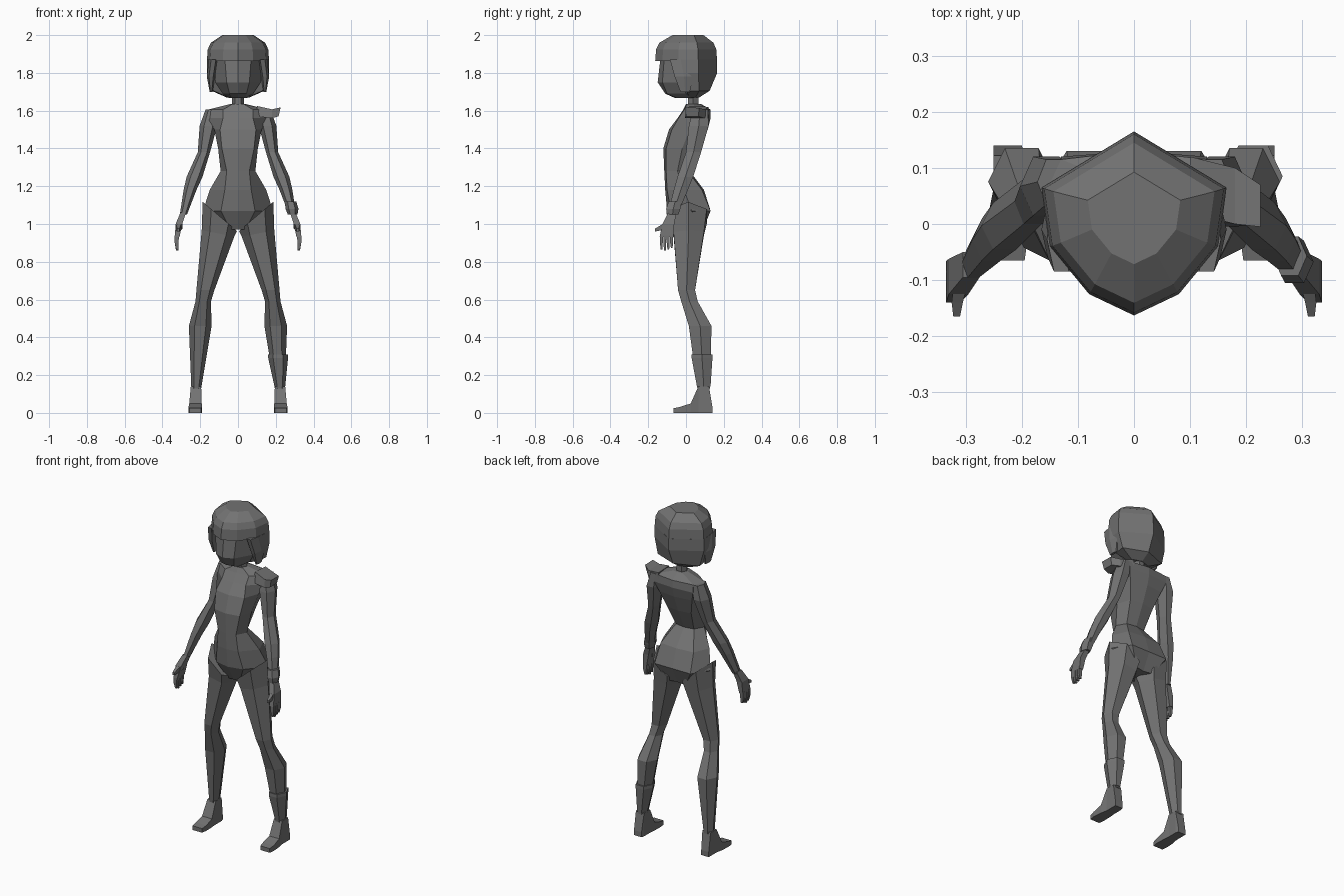
import bpy, bmesh, math

mat = bpy.data.materials.new("dark grey")
mat.diffuse_color = (0.17, 0.17, 0.17, 1)


def loft(name, rings):
    """Skin a list of equal-length point rings and cap both ends."""
    bm = bmesh.new()
    vs = [[bm.verts.new(p) for p in r] for r in rings]
    n = len(vs[0])
    for a, b in zip(vs, vs[1:]):
        for i in range(n):
            j = (i + 1) % n
            bm.faces.new((a[i], a[j], b[j], b[i]))
    bm.faces.new(vs[0][::-1])
    bm.faces.new(vs[-1])
    bmesh.ops.recalc_face_normals(bm, faces=bm.faces)
    me = bpy.data.meshes.new(name)
    bm.to_mesh(me)
    bm.free()
    me.materials.append(mat)
    ob = bpy.data.objects.new(name, me)
    bpy.context.collection.objects.link(ob)
    return ob


def sym(z, *half, k=1.0, cy=0.0):
    """Ring symmetric in x; first and last half points lie on the centre line."""
    pts = list(half) + [(-x, y) for x, y in half[-2:0:-1]]
    return [(x * k, cy + (y - cy) * k, z) for x, y in pts]


def hexa(s, z, x0, x1, y0, y1, tilt=0.0):
    """Six-sided limb section filling the given extents, on side s."""
    cx, cy, rx, ry = (x0 + x1) / 2, (y0 + y1) / 2, (x1 - x0) / 2, (y1 - y0) / 2
    out = []
    for i in range(6):
        a = math.radians(60 * i)
        dx = rx * math.cos(a)
        out.append((s * (cx + dx), cy + ry * math.sin(a) / 0.866, z + tilt * dx))
    return out


def rect_y(s, y, x0, x1, z0, z1):
    return [(s * x0, y, z0), (s * x1, y, z0), (s * x1, y, z1), (s * x0, y, z1)]


def rect_z(s, z, x0, x1, y0, y1):
    return [(s * x0, y0, z), (s * x1, y0, z), (s * x1, y1, z), (s * x0, y1, z)]


# torso, from neck base down to crotch
loft("torso", [
    sym(1.635, (0, .0), (.03, .005), (.04, .04), (.03, .075), (0, .08)),
    sym(1.605, (0, -.015), (.08, -.01), (.16, .05), (.13, .115), (0, .13)),
    sym(1.56, (0, -.045), (.08, -.04), (.165, .04), (.13, .12), (0, .13)),
    sym(1.50, (0, -.09), (.095, -.075), (.125, .02), (.11, .10), (0, .115)),
    sym(1.40, (0, -.12), (.085, -.105), (.105, -.02), (.08, .065), (0, .075)),
    sym(1.28, (0, -.115), (.06, -.105), (.092, -.045), (.06, .01), (0, .02)),
    sym(1.18, (0, -.11), (.07, -.10), (.15, -.01), (.11, .085), (0, .095)),
    sym(1.07, (0, -.10), (.09, -.08), (.185, .03), (.12, .13), (0, .13)),
    sym(.97, (0, -.04), (.04, -.04), (.08, .03), (.06, .09), (0, .08)),
])

# neck
loft("neck", [hexa(1, z, -.033, .033, .01, .065) for z in (1.6, 1.7)])

# face and skull
loft("head", [
    sym(1.668, (0, -.06), (.04, -.05), (.05, .03), (0, .06)),
    sym(1.69, (0, -.11), (.045, -.10), (.08, 0), (0, .09)),
    sym(1.75, (0, -.15), (.06, -.125), (.12, -.02), (0, .10)),
    sym(1.88, (0, -.135), (.07, -.115), (.125, -.03), (0, .10)),
])

# bobbed hair: cap with fringe, then back of the bob
cap = [(0, -.163), (.08, -.125), (.15, -.04), (.165, .065), (0, .165)]
loft("hair_cap", [
    sym(1.862, *cap),
    sym(1.925, *cap, k=.97),
    sym(1.96, *cap, k=.87, cy=.01),
    sym(2.0, *cap, k=.5, cy=.02),
])
back = [(0, -.01), (.152, -.035), (.165, .065), (0, .165)]
loft("hair_back", [
    sym(1.87, *back),
    sym(1.80, *back),
    sym(1.705, (0, .01), (.13, .0), (.14, .07), (0, .125)),
    sym(1.67, (0, .02), (.05, .02), (.06, .05), (0, .07)),
])

for s, side in ((1, "left"), (-1, "right")):
    # hair lock in front of the ear
    loft(side + "_hair_lock", [
        hexa(s, 1.87, .105, .155, -.085, .03),
        hexa(s, 1.78, .12, .165, -.06, .04),
        hexa(s, 1.70, .135, .15, -.03, .02)])

    # leg
    loft(side + "_leg", [
        hexa(s, 1.04, .005, .187, -.085, .11, .85),
        hexa(s, .95, .02, .192, -.066, .095, .2),
        hexa(s, .65, .125, .22, -.042, .048),
        hexa(s, .59, .143, .225, -.025, .062),
        hexa(s, .46, .14, .26, .015, .135),
        hexa(s, .13, .195, .247, .06, .127)])

    # foot
    loft(side + "_foot", [
        rect_y(s, .14, .20, .25, 0, .03),
        rect_y(s, .122, .195, .25, 0, .14),
        rect_y(s, .065, .195, .25, 0, .14),
        rect_y(s, .025, .192, .258, 0, .05),
        rect_y(s, -.03, .19, .262, 0, .032),
        rect_y(s, -.065, .195, .258, 0, .025)])

    # arm
    loft(side + "_arm", [
        hexa(s, 1.605, .11, .172, .035, .115),
        hexa(s, 1.52, .11, .203, .015, .12),
        hexa(s, 1.38, .148, .213, .0, .08),
        hexa(s, 1.25, .188, .272, -.045, .038),
        hexa(s, 1.18, .22, .288, -.065, .01),
        hexa(s, 1.05, .27, .308, -.098, -.045)])

    # palm, fingers and thumb
    loft(side + "_palm", [
        rect_z(s, 1.06, .275, .305, -.095, -.05),
        rect_z(s, 1.0, .295, .33, -.125, -.062),
        rect_z(s, .93, .31, .335, -.14, -.066)])
    for i in range(4):
        y = -.138 + .018 * i
        tip = .86 + .006 * abs(i - 1)
        loft(f"{side}_finger_{i + 1}", [
            rect_z(s, .94, .312, .335, y, y + .016),
            rect_z(s, .90, .315, .335, y, y + .015),
            rect_z(s, tip, .316, .328, y + .004, y + .013)])
    loft(side + "_thumb", [
        rect_y(s, -.10, .295, .32, .975, 1.015),
        rect_y(s, -.14, .305, .325, .965, .99),
        rect_y(s, -.165, .31, .322, .96, .975)])

# one-sided details: shoulder flap, wrist cuff, calf cuff
loft("shoulder_flap", [
    [(.10, .0, 1.57), (.10, .12, 1.57), (.10, .12, 1.62), (.10, .02, 1.625)],
    [(.18, -.005, 1.56), (.18, .10, 1.56), (.18, .10, 1.605), (.18, .0, 1.607)],
    [(.215, .0, 1.57), (.215, .065, 1.57), (.225, .07, 1.615), (.225, -.005, 1.617)]])
loft("wrist_cuff", [
    hexa(1, 1.12, .247, .308, -.092, -.022),
    hexa(1, 1.08, .252, .32, -.105, -.03),
    hexa(1, 1.05, .264, .315, -.102, -.04)])
loft("calf_cuff", [
    hexa(1, .31, .16, .265, .03, .14),
    hexa(1, .29, .16, .265, .03, .14),
    hexa(1, .14, .193, .25, .058, .13)])
